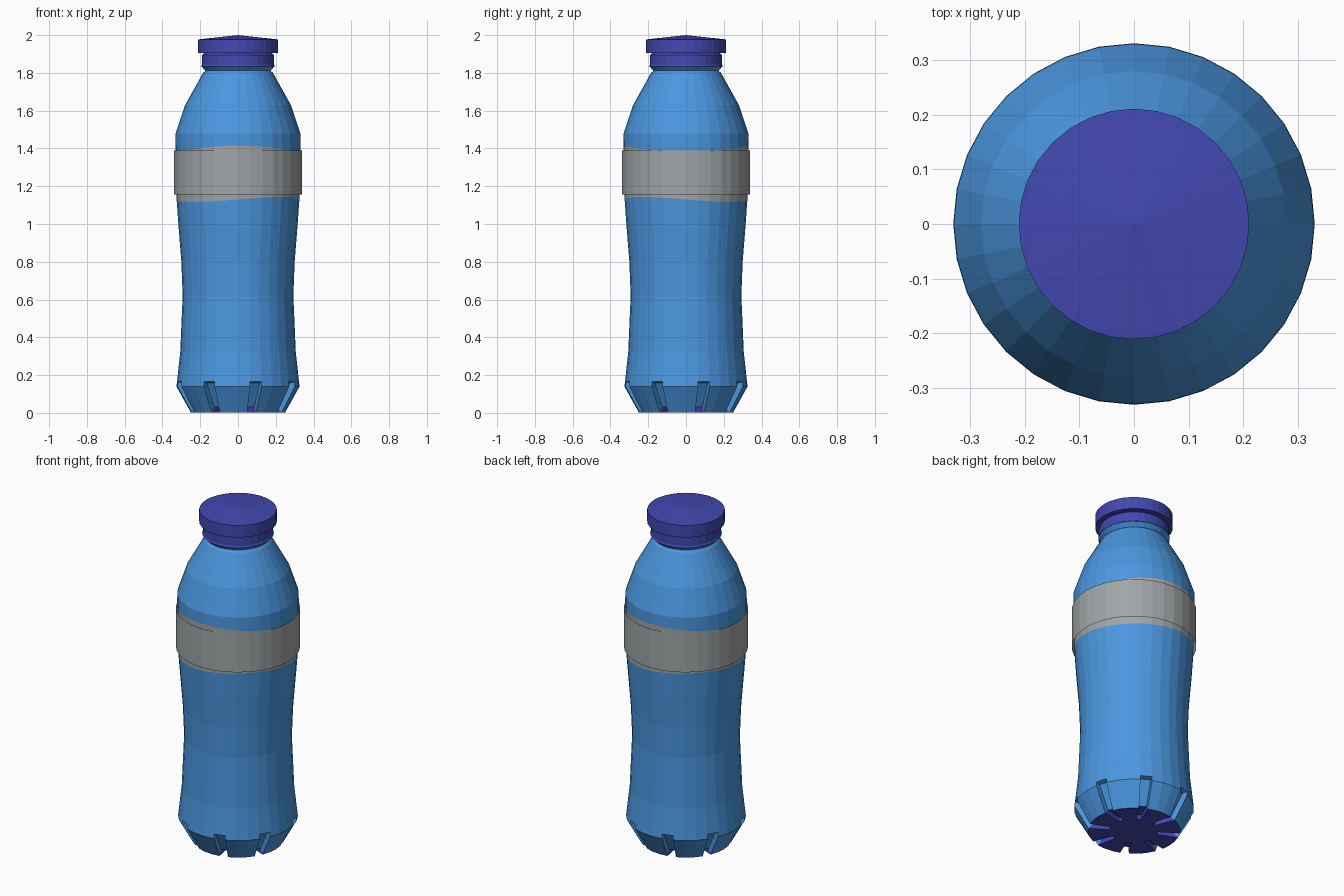
import bpy, bmesh, math

if "Cube" in bpy.data.objects:
    bpy.data.objects.remove(bpy.data.objects["Cube"])

N = 32  # sides of every round part


def material(name, rgb):
    m = bpy.data.materials.new(name)
    m.diffuse_color = (*rgb, 1)
    m.use_nodes = True
    m.node_tree.nodes["Principled BSDF"].inputs["Base Color"].default_value = m.diffuse_color
    return m


BLUE = material("bottle_blue", (0.07, 0.31, 0.75))
PURPLE = material("cap_purple", (0.055, 0.065, 0.44))
GREY = material("label_grey", (0.36, 0.38, 0.39))


def ang(i):
    return 2 * math.pi * i / N


def ring(bm, r, z):
    """Ring of vertices; z may be a function of the angle."""
    return [bm.verts.new((r * math.cos(ang(i)), r * math.sin(ang(i)),
                          z(ang(i)) if callable(z) else z)) for i in range(N)]


def face(bm, verts, mat=0):
    f = bm.faces.new(verts)
    f.material_index = mat
    return f


def band(bm, low, high, mat=0, skip=()):
    for i in range(N):
        if i not in skip:
            j = (i + 1) % N
            face(bm, (low[i], low[j], high[j], high[i]), mat)


def finish(name, bm, mats):
    bmesh.ops.remove_doubles(bm, verts=bm.verts, dist=1e-6)
    me = bpy.data.meshes.new(name)
    bm.to_mesh(me)
    bm.free()
    for m in mats:
        me.materials.append(m)
    ob = bpy.data.objects.new(name, me)
    bpy.context.collection.objects.link(ob)
    return ob


# Bottle body: rings from the underside up to the neck
bm = bmesh.new()
slots = [i for i in range(N) if i % 4 == 1]  # one facet in four is a foot slot
outer = [(0.13, 0.003), (0.25, 0.003), (0.326, 0.14), (0.323, 0.165)]
inner = [(0.13, 0.03), (0.225, 0.03), (0.298, 0.158)]
rings = [ring(bm, r, z) for r, z in outer]
for k in range(3):
    band(bm, rings[k], rings[k + 1], 1 if k == 0 else 0, slots)
face(bm, rings[0][::-1], 1)

# Recessed foot slots
for i in slots:
    j = (i + 1) % N
    ins = {k: [bm.verts.new((r * math.cos(ang(k)), r * math.sin(ang(k)), z))
               for r, z in inner] for k in (i, j)}
    a, b = ins[i], ins[j]
    face(bm, (rings[0][i], rings[0][j], b[0], a[0]), 1)
    face(bm, (a[0], b[0], b[1], a[1]), 1)
    face(bm, (a[1], b[1], b[2], a[2]))
    face(bm, (a[2], b[2], rings[3][j], rings[3][i]))
    for k, flip in ((i, 1), (j, -1)):
        c = ins[k]
        face(bm, (rings[0][k], c[0], c[1], rings[1][k])[::flip], 1)
        face(bm, (rings[1][k], c[1], c[2], rings[3][k], rings[2][k])[::flip])

# Walls, with a wavy grey print zone behind the label
upper = [(0.306, 0.32), (0.293, 0.62), (0.300, 0.80), (0.316, 1.0),
         (0.325, lambda a: 1.13 - 0.013 * math.sin(2 * a)),
         (0.331, lambda a: 1.397 - 0.017 * math.cos(2 * a)),
         (0.330, 1.48), (0.28, 1.63), (0.185, 1.80), (0.172, 1.812),
         (0.194, 1.835)]
prev = rings[3]
for k, (r, z) in enumerate(upper):
    cur = ring(bm, r, z)
    band(bm, prev, cur, 2 if k == 5 else 0)
    prev = cur
face(bm, prev)
bmesh.ops.recalc_face_normals(bm, faces=bm.faces)
finish("bottle_body", bm, (BLUE, PURPLE, GREY))

# Label sleeve: thin open tube
bm = bmesh.new()
band(bm, ring(bm, 0.338, 1.155), ring(bm, 0.338, 1.388))
finish("label_sleeve", bm, (GREY,))

# Cap: lower collar and wide lid with a slightly raised centre
bm = bmesh.new()
prev = ring(bm, 0.195, 1.835)
face(bm, prev[::-1])
for r, z in ((0.190, 1.845), (0.190, 1.895), (0.180, 1.905),
             (0.211, 1.905), (0.211, 1.977)):
    cur = ring(bm, r, z)
    band(bm, prev, cur)
    prev = cur
tip = bm.verts.new((0, 0, 2.0))
for i in range(N):
    face(bm, (prev[i], prev[(i + 1) % N], tip))
finish("cap", bm, (PURPLE,))
